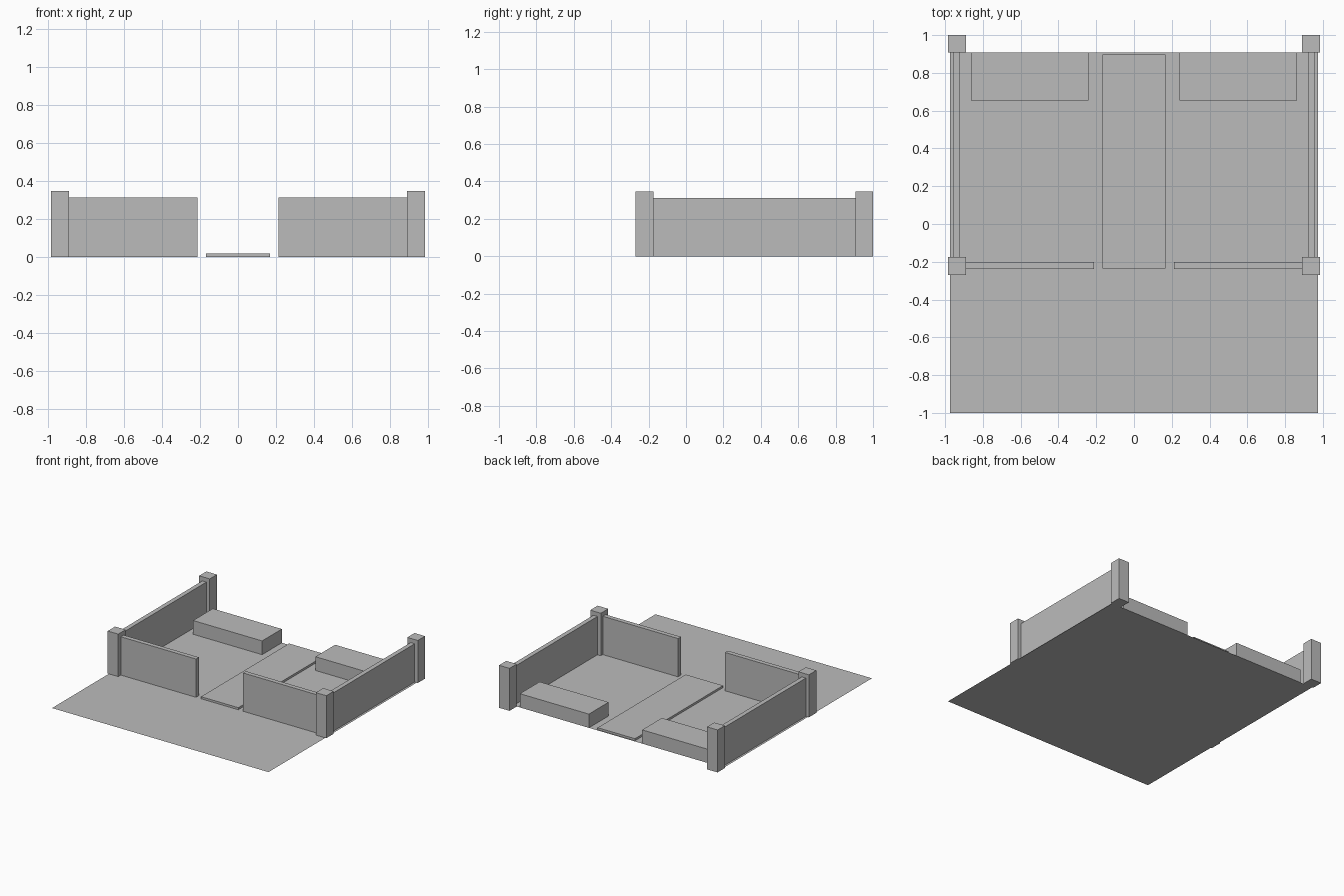
import bpy
import bmesh

default = bpy.data.objects.get("Cube")
if default:
    bpy.data.objects.remove(default, do_unlink=True)

GREY = (0.5, 0.5, 0.5, 1.0)
stone = bpy.data.materials.new("plain_grey")
stone.use_nodes = True
stone.diffuse_color = GREY
stone.node_tree.nodes["Principled BSDF"].inputs["Base Color"].default_value = GREY

# Shared extents
POST_IN, POST_OUT = 0.89, 0.985
REAR = 0.907
FRONT_POST = (-0.27, -0.175)
POST_H, WALL_H, BENCH_H, PATH_H = 0.346, 0.312, 0.112, 0.017


def finish(name, bm):
    mesh = bpy.data.meshes.new(name)
    bm.to_mesh(mesh)
    bm.free()
    mesh.materials.append(stone)
    obj = bpy.data.objects.new(name, mesh)
    bpy.context.collection.objects.link(obj)
    return obj


def box(name, xs, ys, height):
    """Box standing on the ground, spanning the given x and y ranges."""
    bm = bmesh.new()
    bmesh.ops.create_cube(bm, size=1)
    for v in bm.verts:
        v.co.x = xs[v.co.x > 0]
        v.co.y = ys[v.co.y > 0]
        v.co.z = height if v.co.z > 0 else 0
    return finish(name, bm)


def pair(name, xs, ys, height):
    """The same box on the left (+x) and the right (-x)."""
    box("left_" + name, xs, ys, height)
    box("right_" + name, (-xs[1], -xs[0]), ys, height)


# Flat ground sheet
bm = bmesh.new()
bmesh.ops.create_grid(bm, x_segments=1, y_segments=1, size=1)
for v in bm.verts:
    v.co.x *= 0.975
    v.co.y = REAR if v.co.y > 0 else -1
finish("ground", bm)

# Raised centre path
box("path", (-0.168, 0.168), (-0.236, 0.897), PATH_H)

# Corner posts, walls and benches
pair("front_post", (POST_IN, POST_OUT), FRONT_POST, POST_H)
pair("rear_post", (POST_IN, POST_OUT), (REAR, 1.0), POST_H)
pair("side_wall", (0.92, 0.957), (FRONT_POST[1], REAR), WALL_H)
pair("front_wall", (0.212, POST_IN), (-0.237, -0.2), WALL_H)
pair("bench", (0.24, 0.862), (0.653, REAR), BENCH_H)
